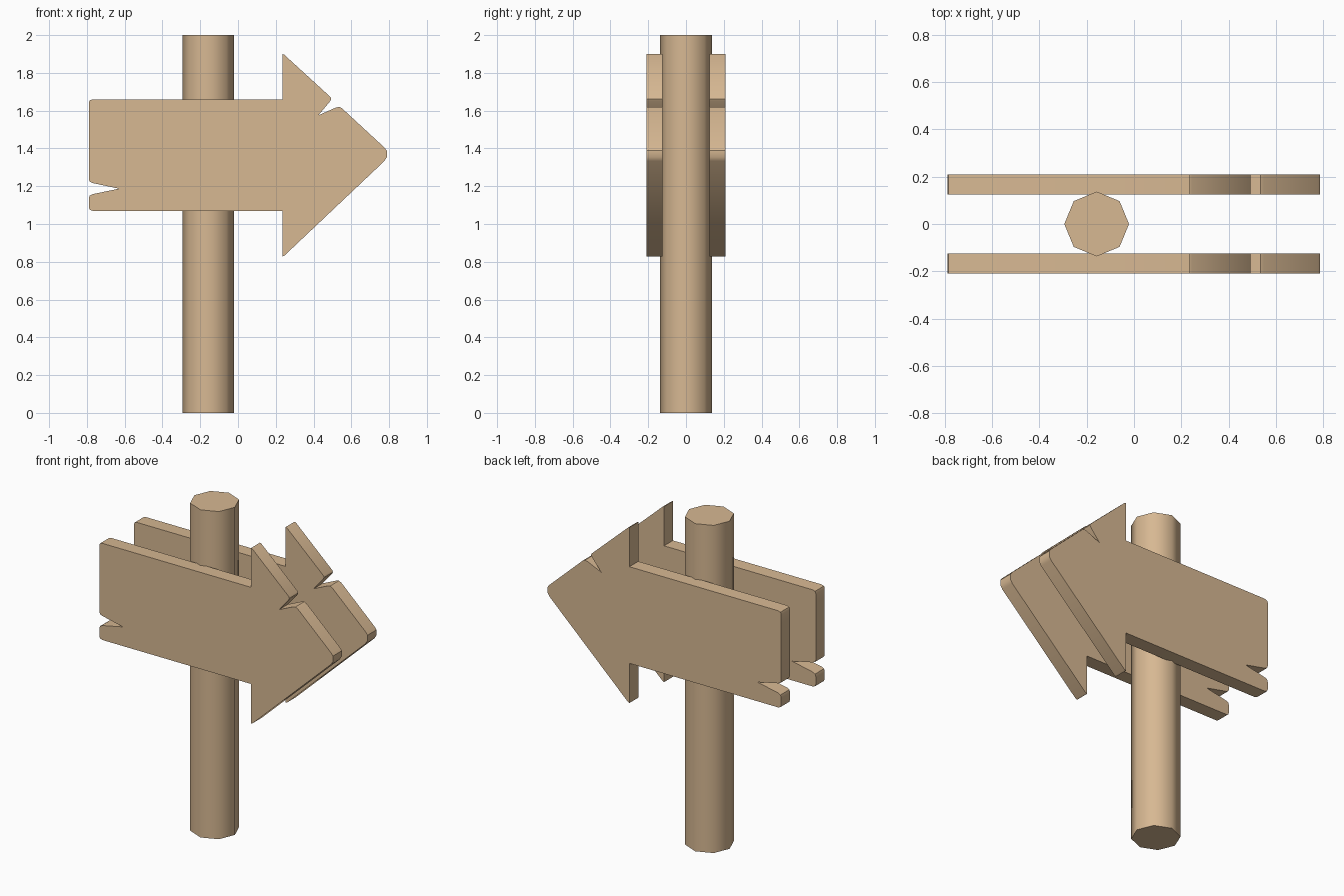
import bpy, bmesh, math

if "Cube" in bpy.data.objects:
    bpy.data.objects.remove(bpy.data.objects["Cube"])

wood = bpy.data.materials.new("light_wood")
wood.diffuse_color = (0.68, 0.48, 0.29, 1)
wood.use_nodes = True
wood.node_tree.nodes["Principled BSDF"].inputs["Base Color"].default_value = wood.diffuse_color


def finish(name, bm, angle):
    bmesh.ops.recalc_face_normals(bm, faces=bm.faces)
    mesh = bpy.data.meshes.new(name)
    bm.to_mesh(mesh)
    bm.free()
    mesh.materials.append(wood)
    obj = bpy.data.objects.new(name, mesh)
    bpy.context.collection.objects.link(obj)
    bpy.ops.object.select_all(action='DESELECT')
    obj.select_set(True)
    bpy.context.view_layer.objects.active = obj
    bpy.ops.object.shade_smooth_by_angle(angle=math.radians(angle))


# Eight-sided post with a corner pointing along +x
bm = bmesh.new()
ring = [bm.verts.new((-0.158 + 0.137 * math.cos(i * math.pi / 4),
                      0.137 * math.sin(i * math.pi / 4), 0)) for i in range(8)]
base = bm.faces.new(ring)
top = bmesh.ops.extrude_face_region(bm, geom=[base], use_keep_orig=True)
bmesh.ops.translate(bm, vec=(0, 0, 2),
                    verts=[v for v in top["geom"] if isinstance(v, bmesh.types.BMVert)])
finish("post", bm, 50)

# Arrow outline (x, z) with a split in the tail and a chip in the head
arrow = [(-0.79, 1.642), (-0.785, 1.655), (-0.77, 1.66), (0.235, 1.66),
         (0.235, 1.90), (0.245, 1.896), (0.49, 1.672), (0.494, 1.662),
         (0.488, 1.65), (0.425, 1.575), (0.515, 1.615), (0.535, 1.62),
         (0.55, 1.613), (0.775, 1.405), (0.788, 1.388), (0.788, 1.354),
         (0.775, 1.333), (0.245, 0.832), (0.235, 0.828), (0.235, 1.07),
         (-0.77, 1.07), (-0.785, 1.076), (-0.79, 1.09), (-0.79, 1.135),
         (-0.785, 1.15), (-0.77, 1.158), (-0.63, 1.187), (-0.77, 1.217),
         (-0.785, 1.224), (-0.79, 1.238)]

# Two matching boards, one on each side of the post
for name, y in (("front_arrow_board", -0.21), ("back_arrow_board", 0.124)):
    bm = bmesh.new()
    face = bm.faces.new([bm.verts.new((x, y, z)) for x, z in arrow])
    ext = bmesh.ops.extrude_face_region(bm, geom=[face], use_keep_orig=True)
    bmesh.ops.translate(bm, vec=(0, 0.086, 0),
                        verts=[v for v in ext["geom"] if isinstance(v, bmesh.types.BMVert)])
    finish(name, bm, 35)
